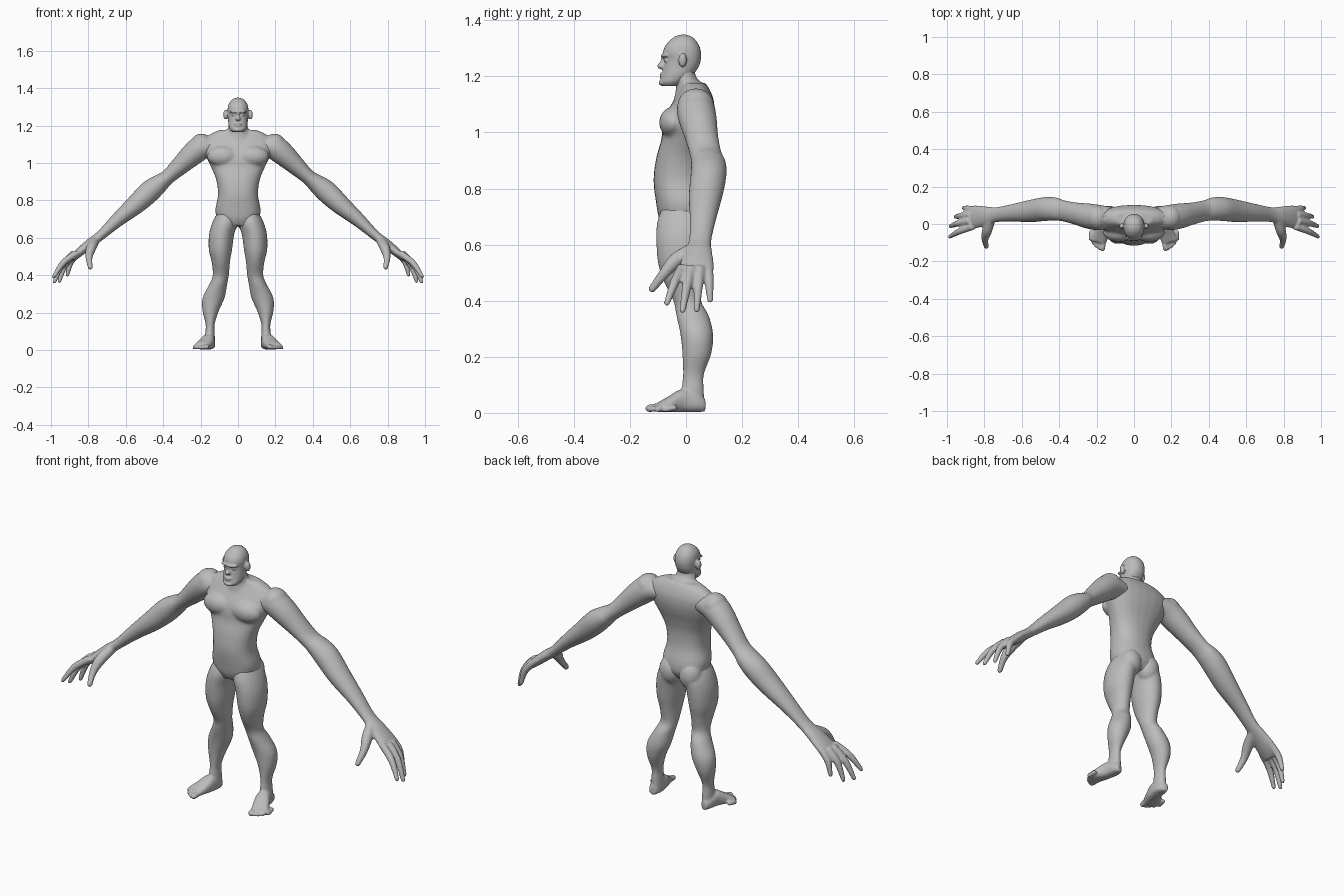
import bpy, bmesh, math
from mathutils import Vector, Matrix

skin = bpy.data.materials.new("grey_skin")
skin.diffuse_color = (0.5, 0.5, 0.5, 1)
X, Y, Z = Vector((1, 0, 0)), Vector((0, 1, 0)), Vector((0, 0, 1))
SEG, SUB = 24, 4


def spline(rows):
    """Catmull-Rom through rows of numbers."""
    out = []
    for i in range(len(rows) - 1):
        p = [rows[max(0, min(len(rows) - 1, i + k))] for k in (-1, 0, 1, 2)]
        for s in range(SUB):
            t = s / SUB
            out.append([0.5 * (2 * b + (c - a) * t + (2 * a - 5 * b + 4 * c - d) * t * t
                        + (3 * b - a - 3 * c + d) * t ** 3) for a, b, c, d in zip(*p)])
    return out + [list(rows[-1])]


def loft(bm, rows, u, v, power=2.0):
    """Closed tube; each row is centre x, y, z and two radii along u and v."""
    rings = []
    for cx, cy, cz, a, b in spline(rows):
        ring = []
        for k in range(SEG):
            t = 2 * math.pi * k / SEG
            c, s = math.cos(t), math.sin(t)
            c = math.copysign(abs(c) ** (2 / power), c)
            s = math.copysign(abs(s) ** (2 / power), s)
            ring.append(bm.verts.new(Vector((cx, cy, cz)) + u * (a * c) + v * (b * s)))
        rings.append(ring)
    for r, q in zip(rings, rings[1:]):
        for k in range(SEG):
            n = (k + 1) % SEG
            bm.faces.new((r[k], r[n], q[n], q[k]))
    bm.faces.new(rings[0][::-1])
    bm.faces.new(rings[-1])


def upright(bm, rows, power=2.0):
    """Horizontal sections: z, centre x, half width, front y, back y."""
    loft(bm, [(x, (f + b) / 2, z, w, (b - f) / 2) for z, x, w, f, b in rows], X, Y, power)


def blob(bm, centre, size):
    m = Matrix.Translation(centre) @ Matrix.Diagonal((*size, 1))
    bmesh.ops.create_uvsphere(bm, u_segments=20, v_segments=12, radius=1, matrix=m)


def digit(bm, points, radii):
    """Finger or toe: tapered tube with a rounded tip."""
    pts = [Vector(p) for p in points]
    d = (pts[-1] - pts[0]).normalized()
    u = d.cross(Z if abs(d.z) < 0.9 else X).normalized()
    rows = [(*p, r, r) for p, r in zip(pts, radii)]
    loft(bm, rows, u, d.cross(u))
    blob(bm, pts[-1], (radii[-1],) * 3)


def finish(name, bm, voxel, smooth, mirrored=False):
    """Fuse the overlapping volumes into one smooth skin."""
    if mirrored:
        geo = bmesh.ops.duplicate(bm, geom=bm.verts[:] + bm.edges[:] + bm.faces[:])["geom"]
        bmesh.ops.scale(bm, vec=(-1, 1, 1), verts=[g for g in geo if isinstance(g, bmesh.types.BMVert)])
    bmesh.ops.recalc_face_normals(bm, faces=bm.faces[:])
    me = bpy.data.meshes.new(name)
    bm.to_mesh(me)
    bm.free()
    ob = bpy.data.objects.new(name, me)
    bpy.context.collection.objects.link(ob)
    me.materials.append(skin)
    r = ob.modifiers.new("fuse", 'REMESH')
    r.mode, r.voxel_size, r.use_smooth_shade = 'VOXEL', voxel, True
    s = ob.modifiers.new("soften", 'SMOOTH')
    s.factor, s.iterations = 0.5, smooth
    return ob


bm = bmesh.new()
# arm sections across the arm's slope
across = Vector((0.64, 0, 0.77))
loft(bm, [(.12, .035, 1.10, .055, .06), (.19, .035, 1.085, .068, .066), (.245, .042, 1.045, .068, .062),
          (.31, .055, .985, .06, .05), (.375, .07, .925, .057, .04), (.42, .08, .89, .062, .05),
          (.475, .08, .845, .064, .059), (.55, .07, .775, .06, .052), (.65, .06, .69, .047, .037),
          (.735, .05, .612, .04, .026), (.79, .043, .57, .051, .026), (.85, .038, .52, .062, .023),
          (.885, .035, .488, .058, .016)], Y, across)
# fingers and thumb
for base, tip in (((.86, -.012), (.985, -.068, .392)), ((.875, .018), (.982, -.012, .365)),
                  ((.87, .05), (.955, .038, .368)), ((.85, .078), (.912, .086, .402))):
    a, b = Vector((*base, .52)), Vector(tip)
    digit(bm, (a, a.lerp(b, .5) + Vector((.012, 0, .01)), b), (.019, .017, .011))
digit(bm, ((.765, .03, .585), (.785, -.035, .545), (.797, -.08, .495), (.79, -.12, .443)),
      (.026, .027, .019, .014))
# shoulder cap, chest muscle, buttock
blob(bm, (.195, .035, 1.095), (.062, .066, .062))
blob(bm, (.08, -.045, 1.035), (.085, .05, .055))
blob(bm, (.058, .04, .69), (.06, .058, .075))
# leg
upright(bm, [(.73, .062, .05, -.085, .06), (.68, .07, .068, -.103, .088), (.615, .088, .067, -.106, .085),
             (.535, .094, .062, -.1, .075), (.47, .092, .049, -.08, .062), (.40, .092, .043, -.045, .054),
             (.35, .106, .048, -.035, .08), (.28, .13, .059, -.02, .097), (.21, .146, .044, -.013, .09),
             (.137, .149, .024, -.011, .064), (.08, .15, .026, -.016, .064), (.012, .15, .028, -.02, .068)])
# foot and toes
side = Vector((.96, .27, 0))
loft(bm, [(.15, .068, .026, .018, .022), (.152, .035, .034, .031, .031), (.16, -.015, .043, .036, .041),
          (.178, -.06, .031, .042, .028), (.195, -.098, .02, .045, .017)], side, Z, 2.5)
for i in range(5):
    r = .014 if i == 0 else .0105
    tip = Vector((.168 + .0165 * i, -.132 + .0034 * i * i, r + .002))
    digit(bm, (tip + Vector((-.006, .045, .006)), tip), (r, r))
finish("limbs", bm, .006, 5, mirrored=True)

# torso and neck
bm = bmesh.new()
upright(bm, [(.665, 0, .06, -.08, .06), (.70, 0, .108, -.098, .085), (.75, 0, .121, -.107, .086),
             (.83, 0, .107, -.116, .066), (.91, 0, .117, -.106, .064), (.975, 0, .143, -.088, .078),
             (1.02, 0, .165, -.084, .092), (1.065, 0, .182, -.072, .101), (1.11, 0, .185, -.046, .1),
             (1.15, 0, .155, -.022, .086), (1.176, 0, .1, -.012, .07)], 2.3)
upright(bm, [(1.11, 0, .1, -.045, .095), (1.16, 0, .065, -.036, .072), (1.20, 0, .05, -.045, .035),
             (1.25, 0, .045, -.045, .035)])
for s in (-1, 1):
    blob(bm, (.08 * s, -.045, 1.035), (.084, .051, .056))
    blob(bm, (.195 * s, .035, 1.095), (.06, .064, .06))
    blob(bm, (.06 * s, .038, .69), (.058, .056, .072))
    blob(bm, (.07 * s, -.01, .67), (.064, .088, .06))
finish("torso", bm, .007, 8)

# head with brow, nose, lips, chin and ears
bm = bmesh.new()
upright(bm, [(1.165, 0, .03, -.084, -.025), (1.18, 0, .044, -.091, -.005), (1.205, 0, .051, -.085, .025),
             (1.235, 0, .053, -.08, .046), (1.26, 0, .055, -.076, .053), (1.285, 0, .056, -.082, .054),
             (1.312, 0, .051, -.072, .046), (1.335, 0, .036, -.05, .029), (1.346, 0, .017, -.03, .01),
             (1.349, 0, .003, -.012, -.007)], 2.2)
blob(bm, (0, -.074, 1.273), (.046, .016, .008))
blob(bm, (0, -.084, 1.237), (.014, .019, .013))
blob(bm, (0, -.078, 1.252), (.007, .014, .022))
blob(bm, (0, -.084, 1.208), (.021, .011, .005))
blob(bm, (0, -.083, 1.198), (.019, .012, .005))
blob(bm, (0, -.083, 1.177), (.025, .015, .011))
for s in (-1, 1):
    blob(bm, (.066 * s, -.012, 1.258), (.013, .015, .026))
    blob(bm, (.025 * s, -.07, 1.257), (.011, .01, .006))
finish("head", bm, .004, 3)
